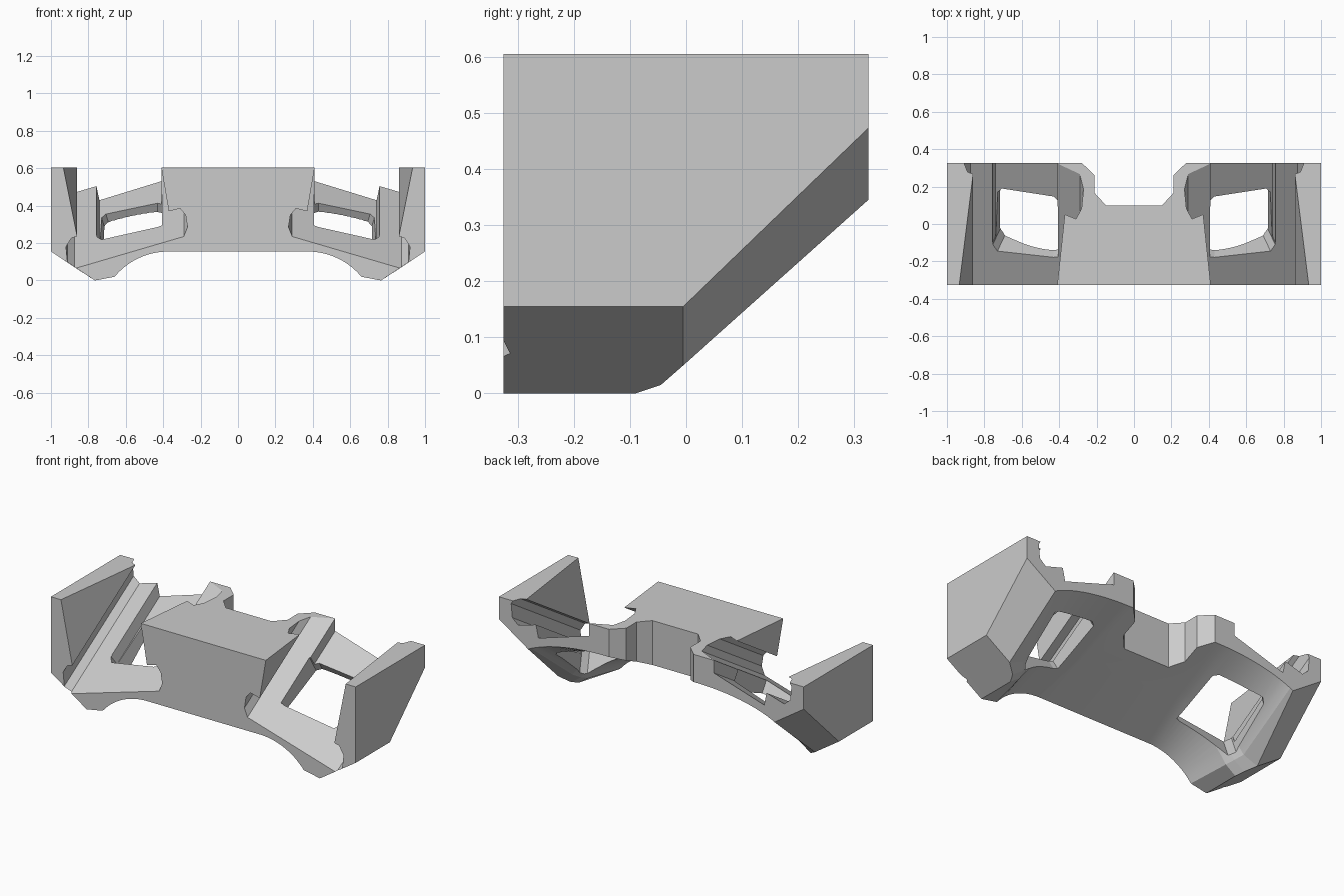
import bpy, bmesh, math
from mathutils import Vector

cube = bpy.data.objects.get("Cube")
if cube:
    bpy.data.objects.remove(cube)

TOP, BACK, RISE = 0.605, 0.325, 0.625

grey = bpy.data.materials.new("plain grey")
grey.use_nodes = True
grey.diffuse_color = (0.6, 0.6, 0.6, 1)
grey.node_tree.nodes["Principled BSDF"].inputs["Base Color"].default_value = (0.6, 0.6, 0.6, 1)


def loft(name, rings):
    """Closed solid through a list of equal-length rings."""
    bm = bmesh.new()
    loops = [[bm.verts.new(p) for p in ring] for ring in rings]
    n = len(loops[0])
    for a, b in zip(loops, loops[1:]):
        for i in range(n):
            j = (i + 1) % n
            bm.faces.new((a[i], a[j], b[j], b[i]))
    bm.faces.new(loops[0][::-1])
    bm.faces.new(loops[-1])
    bmesh.ops.recalc_face_normals(bm, faces=bm.faces)
    mesh = bpy.data.meshes.new(name)
    bm.to_mesh(mesh)
    bm.free()
    mesh.materials.append(grey)
    ob = bpy.data.objects.new(name, mesh)
    bpy.context.collection.objects.link(ob)
    return ob


def cut(body, name, rings):
    cutter = loft(name, rings)
    cutter.hide_render = True
    mod = body.modifiers.new(name, "BOOLEAN")
    mod.operation, mod.solver, mod.object = "DIFFERENCE", "EXACT", cutter
    bpy.context.view_layer.objects.active = body
    bpy.ops.object.modifier_apply(modifier=name)
    bpy.data.objects.remove(cutter)


def floor_height(x, y):
    return 0.32 - 0.293 * x + RISE * (y + BACK)


# Body: arched underside rising to the back, chamfered outer corners
def section(y, arch_start, arch_end, foot, outer):
    crown = 0.155 + 0.44 * (y + BACK)
    half = []
    steps, k = 14, 0.78
    for i in range(steps + 1):
        t = i / steps
        drop = (1 - math.sqrt(1 - (k * t) ** 2)) / (1 - math.sqrt(1 - k * k))
        half.append((arch_start + (arch_end[0] - arch_start) * t,
                     crown + (arch_end[1] - crown) * drop))
    half += [foot, (1, outer), (1, TOP)]
    return ([Vector((x, y, z)) for x, z in half]
            + [Vector((-x, y, z)) for x, z in reversed(half)])


bracket = loft("bracket_body", [
    section(-BACK, 0.37, (0.66, 0.02), (0.765, 0.0), 0.155),
    section(-0.09, 0.33, (0.70, 0.045), (0.765, 0.0), 0.155),
    section(-0.045, 0.325, (0.72, 0.06), (0.788, 0.015), 0.155),
    section(-0.005, 0.32, (0.75, 0.085), (0.842, 0.05), 0.155),
    section(BACK, 0.3, (0.79, 0.355), (0.808, 0.345), 0.473),
])

# Rear notch with chamfered corners
notch = [(0.35, 0.395), (0.21, 0.26), (0.21, 0.165), (0.15, 0.10)]
notch += [(-x, y) for x, y in reversed(notch)]
cut(bracket, "rear_notch", [[Vector((x, y, z)) for x, y in notch] for z in (-0.2, 1)])

# Sloping undercut channel, its window and the lowered rear pocket, on both sides
channel = [(0.29, 0.235), (0.27, 0.285), (0.28, 0.35), (0.31, 0.385), (0.37, 0.37),
           (0.478, 1.0), (1.013, 1.0), (0.86, 0.235), (0.89, 0.228), (0.92, 0.18),
           (0.912, 0.098), (0.873, 0.064)]
window = [(0.43, -0.178), (0.73, -0.145), (0.755, -0.11), (0.745, 0.136),
          (0.722, 0.156), (0.43, 0.113), (0.405, 0.091), (0.405, -0.175)]
pocket = [(0.41, -0.1), (0.757, -0.1), (0.757, 0.6), (0.41, 0.6)]
down = Vector((0, 0.53, -0.848))


def sunk(plan, side, depth):
    """Plan outline on the channel floor, pushed in; the outer wall tapers."""
    ring = []
    for x, y in plan:
        p = Vector((x, y, floor_height(x, y))) + down * depth
        if x > 0.6:
            p.x -= 0.25 * depth
        ring.append(Vector((side * p.x, p.y, p.z)))
    return ring


for side, label in ((1, "left"), (-1, "right")):
    cut(bracket, label + "_channel",
        [[Vector((side * x, y, z + RISE * (y + BACK))) for x, z in channel]
         for y in (-0.5, 0.5)])
    cut(bracket, label + "_window", [sunk(window, side, d) for d in (-0.04, 0.4)])
    cut(bracket, label + "_pocket", [sunk(pocket, side, d) for d in (-0.05, 0.064)])

# Smooth arch, crisp edges elsewhere
bpy.ops.object.select_all(action="DESELECT")
bracket.select_set(True)
bpy.context.view_layer.objects.active = bracket
bpy.ops.object.shade_smooth_by_angle(angle=math.radians(10))
